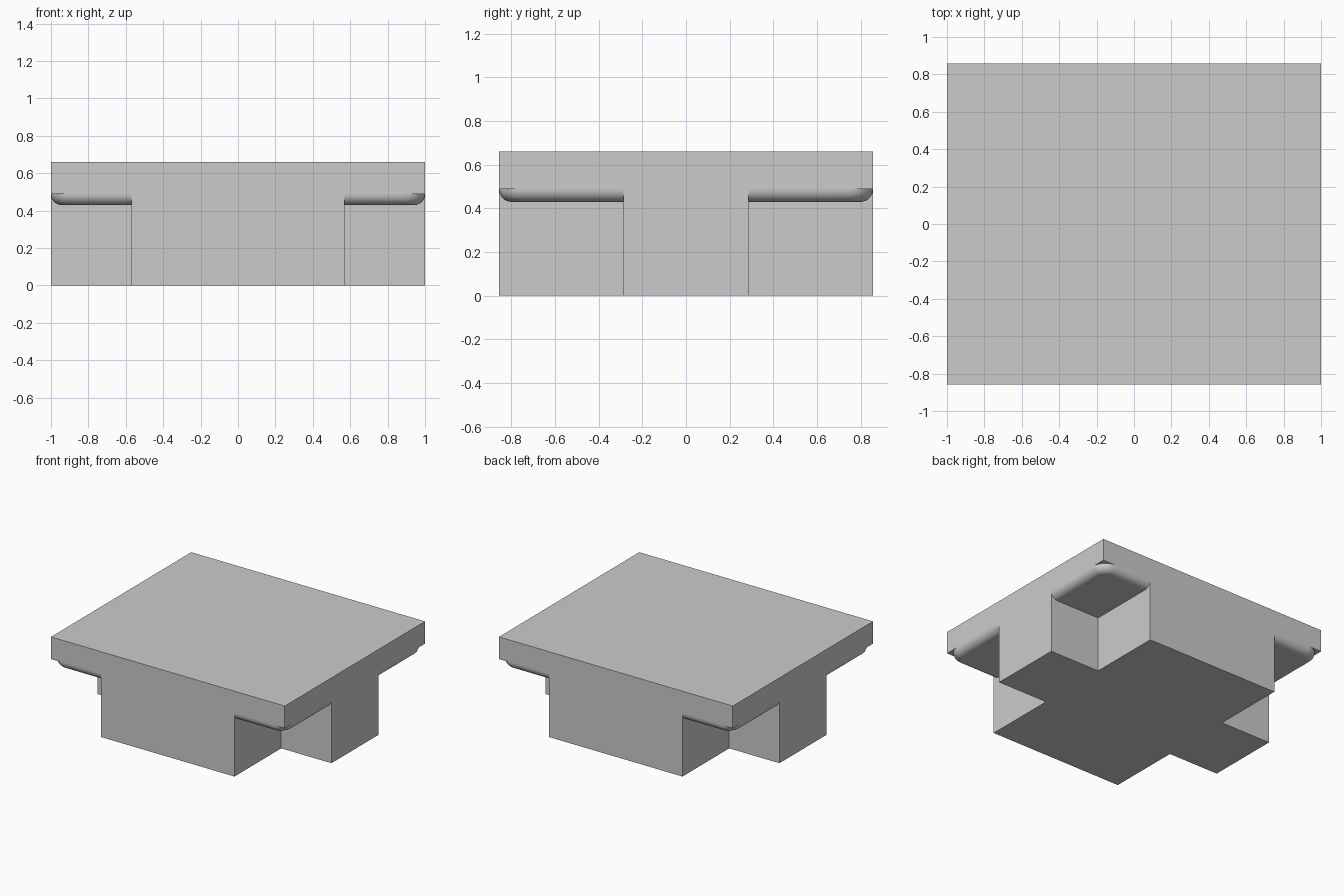
import bpy, bmesh, math

default = bpy.data.objects.get("Cube")
if default:
    bpy.data.objects.remove(default, do_unlink=True)

HX, HY = 1.0, 0.857          # half width and half depth of the top
ARM_X, ARM_Y = 0.57, 0.286   # half widths of the cross arms
TOP, RIM, UNDER = 0.66, 0.488, 0.43
CORNER, FILLET = 0.11, RIM - UNDER

grey = bpy.data.materials.new("plain grey")
grey.use_nodes = True
grey.diffuse_color = (0.6, 0.6, 0.6, 1)
grey.node_tree.nodes["Principled BSDF"].inputs["Base Color"].default_value = (0.6, 0.6, 0.6, 1)


def loft(name, rings):
    """Solid skinned through rings of points with equal counts, bottom to top."""
    bm = bmesh.new()
    loops = [[bm.verts.new(p) for p in ring] for ring in rings]
    n = len(loops[0])
    for low, high in zip(loops, loops[1:]):
        for i in range(n):
            j = (i + 1) % n
            bm.faces.new((low[i], low[j], high[j], high[i]))
    bm.faces.new(loops[0][::-1])
    bm.faces.new(loops[-1])
    bmesh.ops.recalc_face_normals(bm, faces=bm.faces)
    mesh = bpy.data.meshes.new(name)
    bm.to_mesh(mesh)
    bm.free()
    mesh.materials.append(grey)
    obj = bpy.data.objects.new(name, mesh)
    bpy.context.collection.objects.link(obj)
    return obj


def prism(name, outline, bottom, top):
    return loft(name, [[(x, y, z) for x, y in outline] for z in (bottom, top)])


def rounded_ring(inset, z, steps=10):
    """Rounded rectangle, pulled in from the outer edge by inset."""
    r = CORNER - inset
    ring = []
    for k, (sx, sy) in enumerate([(1, 1), (-1, 1), (-1, -1), (1, -1)]):
        for s in range(steps + 1):
            a = math.pi / 2 * (k + s / steps)
            ring.append((sx * (HX - CORNER) + r * math.cos(a),
                         sy * (HY - CORNER) + r * math.sin(a), z))
    return ring


# Square-edged top slab
slab = prism("top_slab", [(-HX, -HY), (HX, -HY), (HX, HY), (-HX, HY)], RIM, TOP)

# Rounded underside, its lower edge filleted up to the rim
rings = []
for s in range(11):
    a = math.pi / 2 * s / 10
    rings.append(rounded_ring(FILLET * (1 - math.sin(a)), RIM - FILLET * math.cos(a)))
rings.append(rounded_ring(0, RIM + 0.05))
underside = loft("rounded_underside", rings)

# Cross-shaped base, its arm ends flush with the slab
quarter = [(HX, ARM_Y), (ARM_X, ARM_Y), (ARM_X, HY)]
cross = (quarter + [(-x, y) for x, y in quarter[::-1]]
         + [(-x, -y) for x, y in quarter] + [(x, -y) for x, y in quarter[::-1]])
base = prism("cross_base", cross, 0, RIM + 0.1)

# Fuse everything into one solid
bpy.context.view_layer.objects.active = slab
slab.select_set(True)
for part in (underside, base):
    mod = slab.modifiers.new("fuse", "BOOLEAN")
    mod.operation = "UNION"
    mod.solver = "EXACT"
    mod.object = part
    bpy.ops.object.modifier_apply(modifier=mod.name)
    bpy.data.objects.remove(part, do_unlink=True)
slab.name = "slab_on_cross_base"

# Smooth the fillets, keep the plane faces flat
bpy.ops.object.shade_smooth_by_angle(angle=math.radians(30))
for face in slab.data.polygons:
    if max(abs(c) for c in face.normal) > 0.9999:
        face.use_smooth = False
